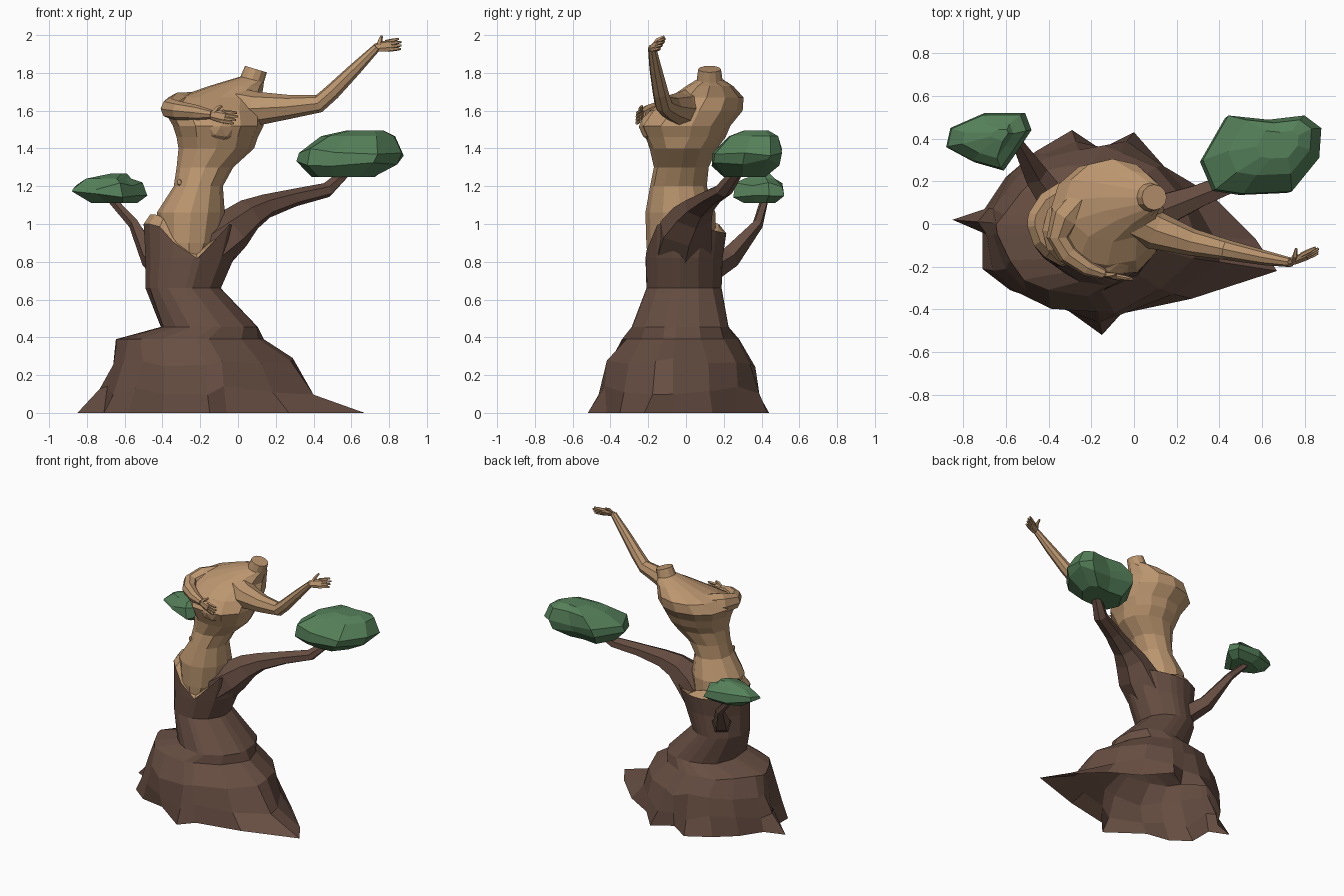
import bpy, bmesh, math, random
from mathutils import Vector as V
random.seed(4)


def material(name, rgb):
    m = bpy.data.materials.new(name)
    m.diffuse_color = (*rgb, 1)
    return m


BARK = material("bark brown", (0.135, 0.076, 0.055))
SKIN = material("pale wood", (0.50, 0.305, 0.16))
LEAF = material("leaf green", (0.09, 0.215, 0.1))


def loft(name, rings, mat, top_mat=None, closed=True):
    """Skin a stack of closed rings; the last band and cap may take top_mat."""
    bm = bmesh.new()
    rows = [[bm.verts.new(p) for p in r] for r in rings]
    n = len(rows[0])
    for k, (a, b) in enumerate(zip(rows, rows[1:])):
        for i in range(n):
            j = (i + 1) % n
            f = bm.faces.new((a[i], a[j], b[j], b[i]))
            f.material_index = int(bool(top_mat) and k == len(rows) - 2)
    if closed:
        bm.faces.new(rows[0][::-1])
    bm.faces.new(rows[-1]).material_index = int(bool(top_mat))
    bmesh.ops.recalc_face_normals(bm, faces=bm.faces)
    me = bpy.data.meshes.new(name)
    bm.to_mesh(me)
    bm.free()
    me.materials.append(mat)
    if top_mat:
        me.materials.append(top_mat)
    ob = bpy.data.objects.new(name, me)
    bpy.context.collection.objects.link(ob)
    return ob


def tube(name, pts, mat, n=7, side=(0, 0, 1), flat=1.0):
    """Tapered limb through (x, y, z, radius) points; flat scales it across side."""
    c = [V(p[:3]) for p in pts]
    rings = []
    for i, p in enumerate(pts):
        t = (c[min(i + 1, len(c) - 1)] - c[max(i - 1, 0)]).normalized()
        b = V(side)
        b = (b - t * b.dot(t)).normalized()
        w = t.cross(b) * flat
        rings.append([c[i] + p[3] * (b * math.cos(a) + w * math.sin(a))
                      for a in (2 * math.pi * k / n for k in range(n))])
    return loft(name, rings, mat)


def oval(cx, cy, z, rx, ry, tilt=0.0, chest=0.0, n=12):
    """Oval ring; chest pushes two soft bumps out of the front."""
    out = []
    for a in (2 * math.pi * k / n for k in range(n)):
        x, y = cx + rx * math.cos(a), cy + ry * math.sin(a)
        bump = max(0, -math.sin(a)) ** 0.5 * (1 - 0.45 * max(0, 1 - abs(math.cos(a) + 0.1) / 0.25))
        out.append(V((x, y - chest * bump, z + tilt * rx * math.cos(a))))
    return out


# Trunk: spiky root outline that blends upward into ovals, hollow underneath
roots = [(0.67, -0.22), (0.57, -0.07), (0.36, 0.14), (0.15, 0.26), (0.0, 0.43), (-0.14, 0.34),
         (-0.29, 0.44), (-0.46, 0.34), (-0.6, 0.22), (-0.7, 0.07), (-0.85, 0.02), (-0.71, -0.04),
         (-0.71, -0.21), (-0.58, -0.31), (-0.4, -0.34), (-0.15, -0.52), (-0.06, -0.42), (0.27, -0.35)]
levels = [(0.0, -0.2, 0, 0.5, 0.4, 1), (0.12, -0.2, -0.03, 0.47, 0.4, 0.38),
          (0.27, -0.2, -0.03, 0.45, 0.39, 0.08), (0.39, -0.245, -0.03, 0.385, 0.3, 0.0),
          (0.455, -0.15, -0.03, 0.265, 0.27, 0), (0.66, -0.29, -0.01, 0.2, 0.2, 0),
          (0.82, -0.255, -0.01, 0.235, 0.205, 0), (1.0, -0.235, 0, 0.265, 0.215, 0),
          (1.05, -0.24, 0, 0.225, 0.175, 0)]
rings = []
for z, cx, cy, rx, ry, k in levels:
    ring = []
    for x, y in roots:
        a = math.atan2((y + 0.02) / 0.42, (x + 0.2) / 0.6)
        h = z
        if z > 0.9:     # rim dips to a V at the front and sinks under the right branch
            h -= 0.2 * max(0, 1 - abs(a + math.pi / 2) / 0.8) + 0.05 * max(0, math.sin(a))
            h -= (0.14 if z > 1 else 0.0) * max(0, math.cos(a))
        j = random.uniform(-0.05, 0.05) if 0 < z < 0.5 else 0
        ring.append(V(((cx + rx * math.cos(a) * (1 + j)) * (1 - k) + x * k,
                       (cy + ry * math.sin(a) * (1 + j)) * (1 - k) + y * k,
                       h + (random.uniform(-0.03, 0.03) if 0 < z < 0.3 else 0))))
    rings.append(ring)
loft("trunk", rings, BARK, SKIN, closed=False)

# Branches
tube("right_branch", [(-0.27, 0.0, 0.75, 0.1), (-0.15, -0.01, 0.86, 0.13), (-0.03, 0.0, 0.97, 0.115),
                      (0.06, 0.035, 1.05, 0.088), (0.15, 0.07, 1.095, 0.064), (0.3, 0.13, 1.14, 0.047),
                      (0.47, 0.2, 1.18, 0.04), (0.6, 0.29, 1.3, 0.023)], BARK, 6, flat=1.3)
tube("left_branch", [(-0.34, 0.06, 0.72, 0.08), (-0.46, 0.23, 0.82, 0.06),
                     (-0.55, 0.38, 1.0, 0.03), (-0.68, 0.42, 1.14, 0.022)], BARK, 5)


# Foliage clumps: outline scaled and shifted per level
def foliage(name, outline, levels):
    cx = sum(p[0] for p in outline) / len(outline)
    cy = sum(p[1] for p in outline) / len(outline)
    loft(name, [[V((cx + dx + s * (x - cx), cy + dy + s * (y - cy),
                    z + (random.uniform(-0.02, 0.02) if s > 0.8 else 0)))
                 for x, y in outline] for z, s, dx, dy in levels], LEAF)


foliage("right_foliage", [(0.31, 0.3), (0.37, 0.16), (0.5, 0.14), (0.73, 0.15), (0.86, 0.31),
                          (0.87, 0.45), (0.79, 0.51), (0.62, 0.49), (0.43, 0.51)],
        [(1.25, 0.6, -0.04, -0.02), (1.325, 0.97, -0.01, -0.01), (1.38, 0.99, 0.01, 0),
         (1.465, 0.7, 0.04, 0.03), (1.495, 0.35, 0.07, 0.04)])
foliage("left_foliage", [(-0.88, 0.36), (-0.75, 0.29), (-0.61, 0.25), (-0.54, 0.35),
                         (-0.48, 0.44), (-0.51, 0.52), (-0.7, 0.52), (-0.86, 0.45)],
        [(1.11, 0.6, 0.02, 0), (1.16, 1, 0.0, 0), (1.2, 0.92, -0.01, 0),
         (1.24, 0.6, -0.01, 0.0), (1.268, 0.2, 0.04, 0.02)])

# Torso rising out of the bark, ending in a cut neck (x, y, z, rx, ry, tilt, chest)
torso = [(-0.26, -0.04, 0.76, 0.08, 0.16), (-0.26, -0.025, 0.9, 0.16, 0.185),
         (-0.25, -0.03, 1.06, 0.18, 0.185), (-0.21, -0.04, 1.2, 0.13, 0.15),
         (-0.175, -0.025, 1.3, 0.15, 0.145), (-0.115, -0.01, 1.4, 0.2, 0.175, 0, 0.01),
         (-0.11, 0.02, 1.46, 0.215, 0.19, 0, 0.06), (-0.105, 0.03, 1.52, 0.24, 0.205, 0, 0.085),
         (-0.125, 0.07, 1.6, 0.265, 0.23, 0, 0.045), (-0.1, 0.11, 1.67, 0.225, 0.195),
         (-0.01, 0.125, 1.73, 0.145, 0.125), (0.075, 0.125, 1.765, 0.062, 0.068, -0.25),
         (0.095, 0.125, 1.82, 0.058, 0.06, -0.3)]
loft("torso", [oval(*t) for t in torso], SKIN)


def ball(name, loc, r, sub):
    bpy.ops.mesh.primitive_ico_sphere_add(subdivisions=sub, radius=1, location=loc)
    ob = bpy.context.object
    ob.name, ob.scale = name, r
    ob.data.materials.append(SKIN)


ball("right_chest", (-0.09, -0.12, 1.515), (0.115, 0.13, 0.1), 2)
ball("navel", (-0.31, -0.128, 1.22), (0.013, 0.01, 0.02), 1)


# Hands: flat palm, four fingers and a thumb
def hand(name, wrist, d, side, thumb):
    w, d = V(wrist), V(d).normalized()
    s = V(side)
    s = (s - d * s.dot(d)).normalized()
    at = lambda u, v, r: (*(w + d * u + s * v), r)
    tube(name + "_palm", [at(-0.01, 0, 0.022), at(0.03, 0, 0.031), at(0.08, -0.003, 0.034)],
         SKIN, 6, s, 0.5)
    for i in range(4):
        o = (i - 1.5) * 0.016
        tip = 0.147 - 0.008 * abs(i - 2)
        tube(f"{name}_finger_{i + 1}", [at(0.06, o, 0.011), at(0.105, o * 1.1, 0.0105),
                                        at(tip, o * 1.25, 0.006)], SKIN, 5, s)
    tube(name + "_thumb", [at(0.015, 0.012, 0.014), at(0.035, 0.04, 0.012),
                           (*(w + V(thumb)), 0.007)], SKIN, 5, d)


# Raised arm and folded arm
tube("raised_arm", [(-0.05, 0.05, 1.63, 0.1), (0.1, -0.03, 1.61, 0.09), (0.27, -0.085, 1.62, 0.064),
                    (0.43, -0.12, 1.638, 0.048), (0.5, -0.135, 1.7, 0.043),
                    (0.62, -0.16, 1.82, 0.034), (0.735, -0.18, 1.935, 0.022)], SKIN, 8)
hand("raised_hand", (0.735, -0.18, 1.935), (0.13, 0.06, 0.02), (-0.25, 0.4, 0.85),
     (0.025, 0.065, 0.058))
tube("folded_arm", [(-0.22, 0.14, 1.62, 0.08), (-0.32, 0.03, 1.62, 0.075),
                    (-0.355, -0.06, 1.61, 0.055), (-0.31, -0.14, 1.6, 0.05),
                    (-0.22, -0.205, 1.59, 0.04), (-0.14, -0.235, 1.58, 0.024)], SKIN, 8)
hand("folded_hand", (-0.145, -0.235, 1.58), (0.13, -0.025, -0.02), (0, 0.1, 1), (0.06, 0, 0.045))
